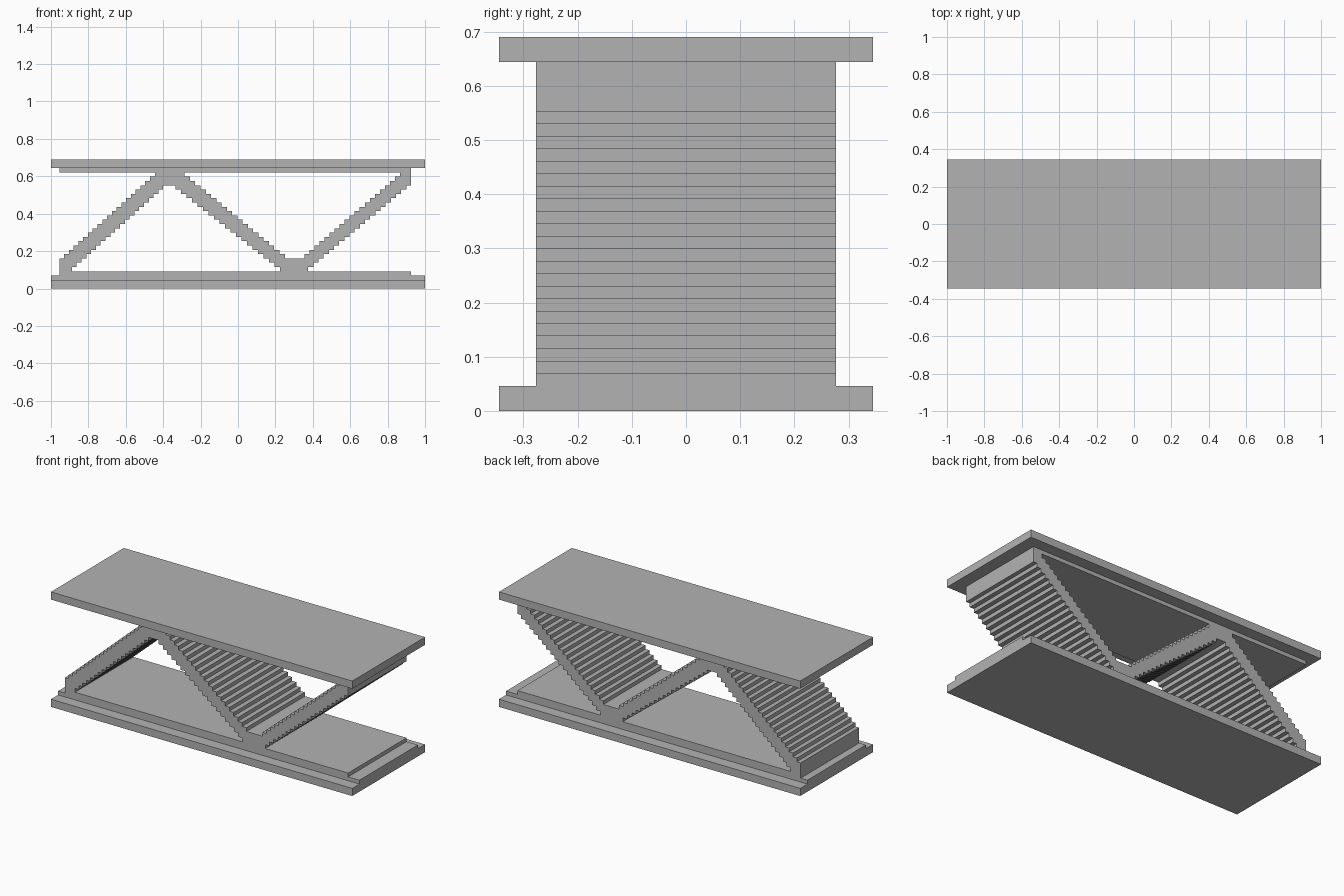
import bpy
import bmesh

if "Cube" in bpy.data.objects:
    bpy.data.objects.remove(bpy.data.objects["Cube"], do_unlink=True)

H = 0.69 / 30      # height of one layer
PLATE_Y = 0.345    # half depth of the outer plates
CORE_Y = 0.277     # half depth of the inner core
ROWS = 20          # stepped rows in each strut face

grey = bpy.data.materials.new("plain grey")
grey.use_nodes = True
colour = (0.45, 0.45, 0.45, 1)
grey.diffuse_color = colour
grey.node_tree.nodes["Principled BSDF"].inputs["Base Color"].default_value = colour


def prism(name, outline, half_depth):
    """Extrude an outline in the xz plane symmetrically along y."""
    bm = bmesh.new()
    face = bm.faces.new([bm.verts.new((x, -half_depth, z)) for x, z in outline])
    result = bmesh.ops.extrude_face_region(bm, geom=[face])
    moved = [v for v in result["geom"] if isinstance(v, bmesh.types.BMVert)]
    bmesh.ops.translate(bm, verts=moved, vec=(0, 2 * half_depth, 0))
    bmesh.ops.recalc_face_normals(bm, faces=bm.faces)
    mesh = bpy.data.meshes.new(name)
    bm.to_mesh(mesh)
    bm.free()
    mesh.materials.append(grey)
    obj = bpy.data.objects.new(name, mesh)
    bpy.context.collection.objects.link(obj)
    return obj


def slab(name, left, right, low, high, half_depth):
    """Flat layer, with heights counted in layers."""
    corners = [(left, low), (right, low), (right, high), (left, high)]
    return prism(name, [(x, z * H) for x, z in corners], half_depth)


def stairs(x_first, x_last, row, direction):
    """Stepped edge: one vertical riser per row, spread evenly in x."""
    points = []
    for i in range(ROWS):
        x = x_first + (x_last - x_first) * i / (ROWS - 1)
        points += [(x, (row + direction * i) * H),
                   (x, (row + direction * (i + 1)) * H)]
    return points


# Wide outer plates and the narrower layers against them
slab("bottom_plate", -1, 1, 0, 2, PLATE_Y)
slab("lower_ledge", -1, 1, 2, 3, CORE_Y)
slab("lower_core_layer", -0.955, 0.925, 3, 4, CORE_Y)
slab("upper_core_layer", -0.955, 0.925, 27, 28, CORE_Y)
slab("top_plate", -1, 1, 28, 30, PLATE_Y)

# Zigzag web: upper outline left to right, then lower outline back again
web = [(-0.955, 4 * H), (-0.955, 7 * H)]
web += stairs(-0.93, -0.445, 7, 1)
web += stairs(-0.285, 0.25, 27, -1)
web += stairs(0.355, 0.866, 7, 1)
web += [(0.925, 27 * H), (0.925, 24 * H)]
web += stairs(0.90, 0.375, 24, -1)
web += stairs(0.225, -0.335, 4, 1)
web += stairs(-0.40, -0.888, 24, -1)
prism("zigzag_web", web, CORE_Y)
